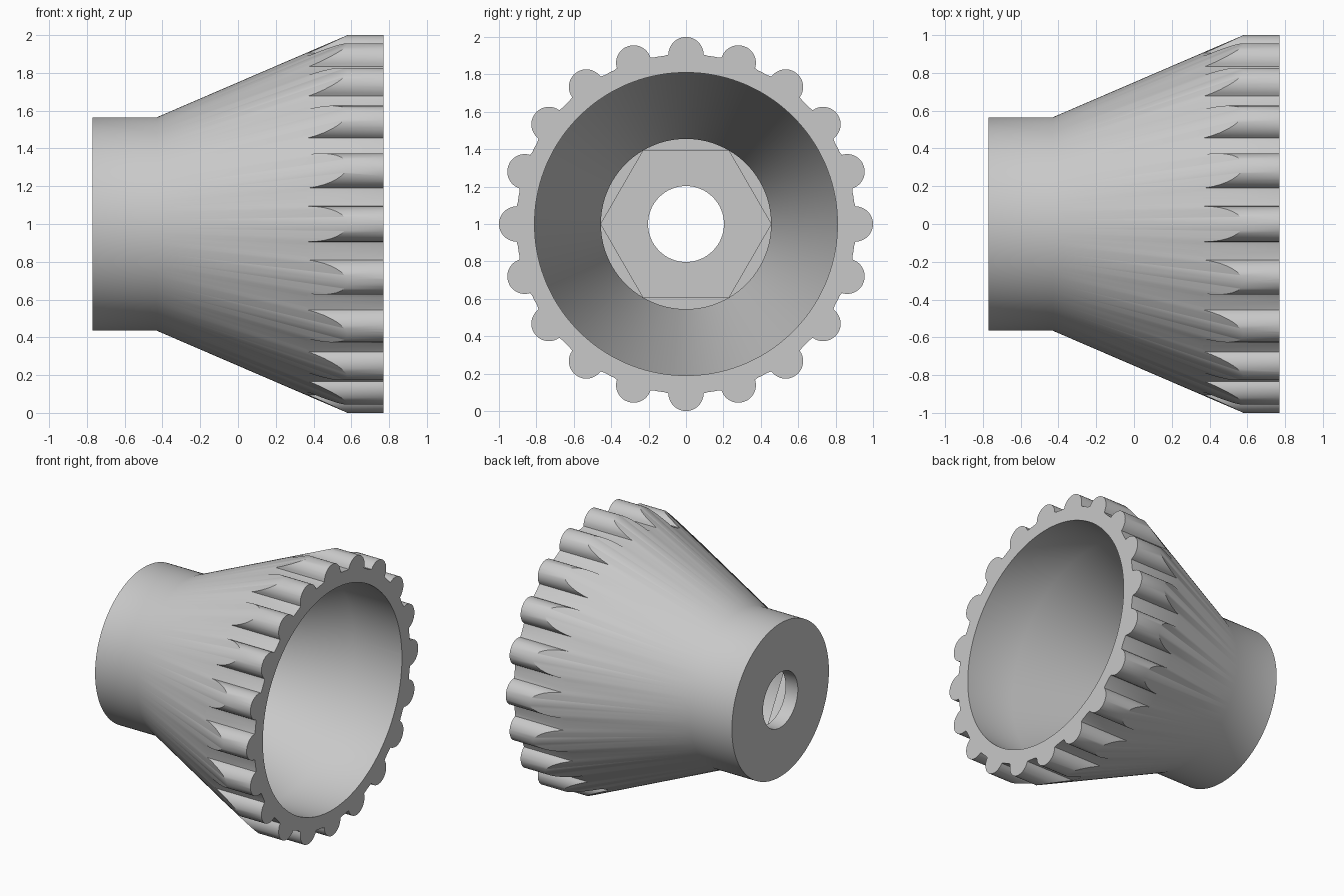
import bpy, bmesh
from math import sin, cos, pi, radians

cube = bpy.data.objects.get("Cube")
if cube:
    bpy.data.objects.remove(cube, do_unlink=True)

grey = bpy.data.materials.new("plain grey")
grey.use_nodes = True
COLOUR = (0.58, 0.58, 0.58, 1)
grey.diffuse_color = COLOUR
grey.node_tree.nodes["Principled BSDF"].inputs["Base Color"].default_value = COLOUR

AXIS_Z = 1.0
BACK, FRONT = -0.77, 0.77


def loft(name, sections):
    """Closed solid through (x, outline) sections, outlines being (y, z) lists."""
    bm = bmesh.new()
    rings = [[bm.verts.new((x, y, z + AXIS_Z)) for y, z in outline] for x, outline in sections]
    for a, b in zip(rings, rings[1:]):
        for i in range(len(a)):
            j = (i + 1) % len(a)
            bm.faces.new((a[i], a[j], b[j], b[i]))
    bm.faces.new(rings[0])
    bm.faces.new(rings[-1])
    bmesh.ops.recalc_face_normals(bm, faces=bm.faces)
    mesh = bpy.data.meshes.new(name)
    bm.to_mesh(mesh)
    bm.free()
    mesh.materials.append(grey)
    obj = bpy.data.objects.new(name, mesh)
    bpy.context.collection.objects.link(obj)
    return obj


def circle(r, n=160):
    return [(r * cos(2 * pi * i / n), r * sin(2 * pi * i / n)) for i in range(n)]


def revolve(name, profile, n=160):
    return loft(name, [(x, circle(r, n)) for x, r in profile])


def lobed_outline(lobes=20, core=0.907, lobe=0.094, steps=16):
    """Round core with half-round grip ribs."""
    pts = []
    for k in range(lobes):
        a = 2 * pi * k / lobes
        for s in range(steps + 1):
            t = a - pi / 2 + pi * s / steps
            pts.append((0.906 * cos(a) + lobe * cos(t), 0.906 * sin(a) + lobe * sin(t)))
        for s in (0.4, 0.5, 0.6):
            v = a + 2 * pi / lobes * s
            pts.append((core * cos(v), core * sin(v)))
    return pts


def combine(target, tool, operation):
    tool.hide_render = True
    mod = target.modifiers.new(tool.name, 'BOOLEAN')
    mod.operation = operation
    mod.solver = 'EXACT'
    mod.object = tool
    bpy.context.view_layer.objects.active = target
    bpy.ops.object.modifier_apply(modifier=mod.name)
    bpy.data.objects.remove(tool, do_unlink=True)


# Outer body: collar, flare and rim
knob = revolve("knob_body", [(BACK, 0.565), (-0.43, 0.565), (0.58, 1.0), (FRONT, 1.0)])

# Grip ribs around the rim
combine(knob, loft("grip_shape", [(-1, lobed_outline()), (FRONT, lobed_outline())]), 'INTERSECT')

# Hollow bowl following the outer wall, hexagonal nut pocket and bolt hole
bowl = [(-0.49, 0.455), (-0.43, 0.455), (0.38, 0.81), (0.9, 0.81)]
combine(knob, revolve("bowl_cutter", bowl), 'DIFFERENCE')
combine(knob, revolve("nut_cutter", [(-0.67, 0.455), (-0.45, 0.455)], 6), 'DIFFERENCE')
combine(knob, revolve("hole_cutter", [(-0.9, 0.203), (-0.5, 0.203)], 64), 'DIFFERENCE')

# Smooth shading with sharp edges
bpy.ops.object.select_all(action='DESELECT')
knob.select_set(True)
bpy.context.view_layer.objects.active = knob
bpy.ops.object.shade_smooth_by_angle(angle=radians(30))
